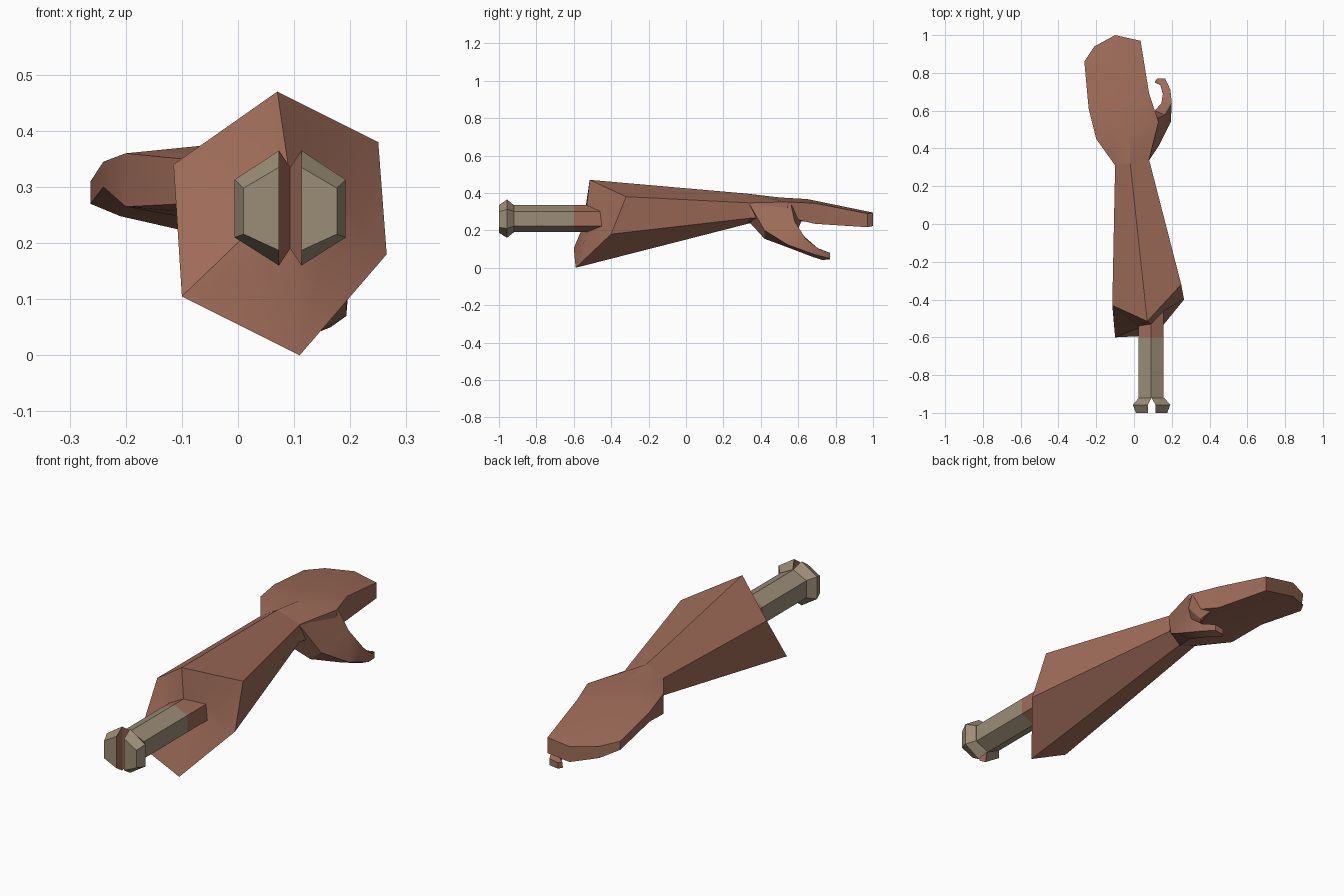
import bpy, bmesh, math


def material(name, rgb):
    m = bpy.data.materials.new(name)
    m.diffuse_color = (*rgb, 1)
    return m


SKIN = material("brown skin", (0.345, 0.15, 0.10))
BONE = material("pale bone", (0.33, 0.265, 0.18))


def loft(name, rings, mats, side_material=None):
    """Bridge rings of equal length, cap both ends; side_material maps a column to a slot."""
    bm = bmesh.new()
    loops = [[bm.verts.new(p) for p in r] for r in rings]
    n = len(loops[0])
    for a, b in zip(loops, loops[1:]):
        for i in range(n):
            j = (i + 1) % n
            f = bm.faces.new((a[i], a[j], b[j], b[i]))
            if side_material:
                f.material_index = side_material(i)
    bm.faces.new(loops[0])
    bm.faces.new(loops[-1])
    bmesh.ops.recalc_face_normals(bm, faces=bm.faces)
    me = bpy.data.meshes.new(name)
    bm.to_mesh(me)
    bm.free()
    for m in mats:
        me.materials.append(m)
    me.shade_smooth()
    me.set_sharp_from_angle(angle=math.radians(28))
    ob = bpy.data.objects.new(name, me)
    bpy.context.collection.objects.link(ob)
    return ob


# bone section, shared by shaft and fleshy root
CX = 0.09
half = [(0, 0.335), (0.067, 0.302), (0.067, 0.223), (0, 0.19)]
section = [(CX + x, z) for x, z in half] + [(CX - x, z) for x, z in half[2:0:-1]]


def bone_ring(y):
    return [(x, y, z) for x, z in section]


# forearm: fleshy bone root, sunken cut, slanted rim, wrist
root_depth = (-0.53, -0.46, -0.45, -0.53, -0.55, -0.54)
cut_inner = [(x, y, z) for (x, z), y in zip(section, root_depth)]
cut_rim = [(0.07, -0.515, 0.47), (0.25, -0.32, 0.38), (0.265, -0.40, 0.18),
           (0.11, -0.59, 0.0), (-0.10, -0.60, 0.105), (-0.115, -0.43, 0.34)]
wrist = [(-0.02, 0.32, 0.397), (0.08, 0.34, 0.347), (0.08, 0.34, 0.265),
         (0.0, 0.33, 0.235), (-0.10, 0.31, 0.27), (-0.10, 0.31, 0.35)]
loft("forearm", [bone_ring(-0.6), cut_inner, cut_rim, wrist], [SKIN])

# bone shaft
loft("bone_shaft", [bone_ring(-0.6), bone_ring(-0.92)], [BONE])


# knuckle: two flared halves with a brown groove between
def knob(name, s):
    spec = [(-0.92, [(0, 0.335), (0.067, 0.302), (0.067, 0.223), (0, 0.19)]),
            (-0.957, [(0.02, 0.365), (0.099, 0.313), (0.099, 0.21), (0.02, 0.16)]),
            (-1.0, [(0.02, 0.335), (0.083, 0.298), (0.083, 0.216), (0.02, 0.187)])]
    cx = CX + 0.003
    rings = [[(cx + s * x, y, z) for x, z in pts] for y, pts in spec]
    loft(name, rings, [BONE, SKIN], lambda i: 1 if i == 3 else 0)


knob("bone_knob_left", -1)
knob("bone_knob_right", 1)


# hand: columns across the palm as (x, y, top z, bottom z)
def slab(cols):
    return [(x, y, t) for x, y, t, b in cols] + [(x, y, b) for x, y, t, b in reversed(cols)]


hand = [
    [(-0.10, 0.31, 0.35, 0.27), (-0.06, 0.315, 0.374, 0.252),
     (-0.02, 0.32, 0.397, 0.237), (0.08, 0.34, 0.347, 0.265)],
    [(-0.20, 0.45, 0.36, 0.265), (-0.12, 0.47, 0.368, 0.25),
     (-0.02, 0.50, 0.376, 0.24), (0.13, 0.54, 0.352, 0.27)],
    [(-0.24, 0.61, 0.345, 0.30), (-0.16, 0.63, 0.357, 0.27),
     (-0.05, 0.65, 0.367, 0.25), (0.08, 0.69, 0.345, 0.235)],
    [(-0.263, 0.86, 0.31, 0.27), (-0.21, 0.94, 0.303, 0.248),
     (-0.10, 1.0, 0.295, 0.223), (0.035, 0.97, 0.29, 0.217)],
]
loft("hand", [slab(c) for c in hand], [SKIN])

# thumb: hooked four-sided taper (upper-outer, lower-outer, lower-inner, upper-inner)
thumb = [
    [(0.128, 0.56, 0.34), (0.082, 0.34, 0.34), (0.0, 0.345, 0.237), (0.06, 0.62, 0.26)],
    [(0.165, 0.58, 0.25), (0.135, 0.42, 0.20), (0.08, 0.42, 0.155), (0.11, 0.60, 0.205)],
    [(0.20, 0.64, 0.155), (0.195, 0.54, 0.125), (0.145, 0.56, 0.103), (0.145, 0.64, 0.16)],
    [(0.193, 0.71, 0.10), (0.193, 0.69, 0.07), (0.155, 0.68, 0.057), (0.153, 0.69, 0.11)],
    [(0.165, 0.77, 0.08), (0.165, 0.77, 0.05), (0.14, 0.735, 0.04), (0.14, 0.735, 0.082)],
    [(0.122, 0.77, 0.073), (0.122, 0.77, 0.045), (0.11, 0.75, 0.045), (0.112, 0.75, 0.07)],
]
loft("thumb", thumb, [SKIN])
